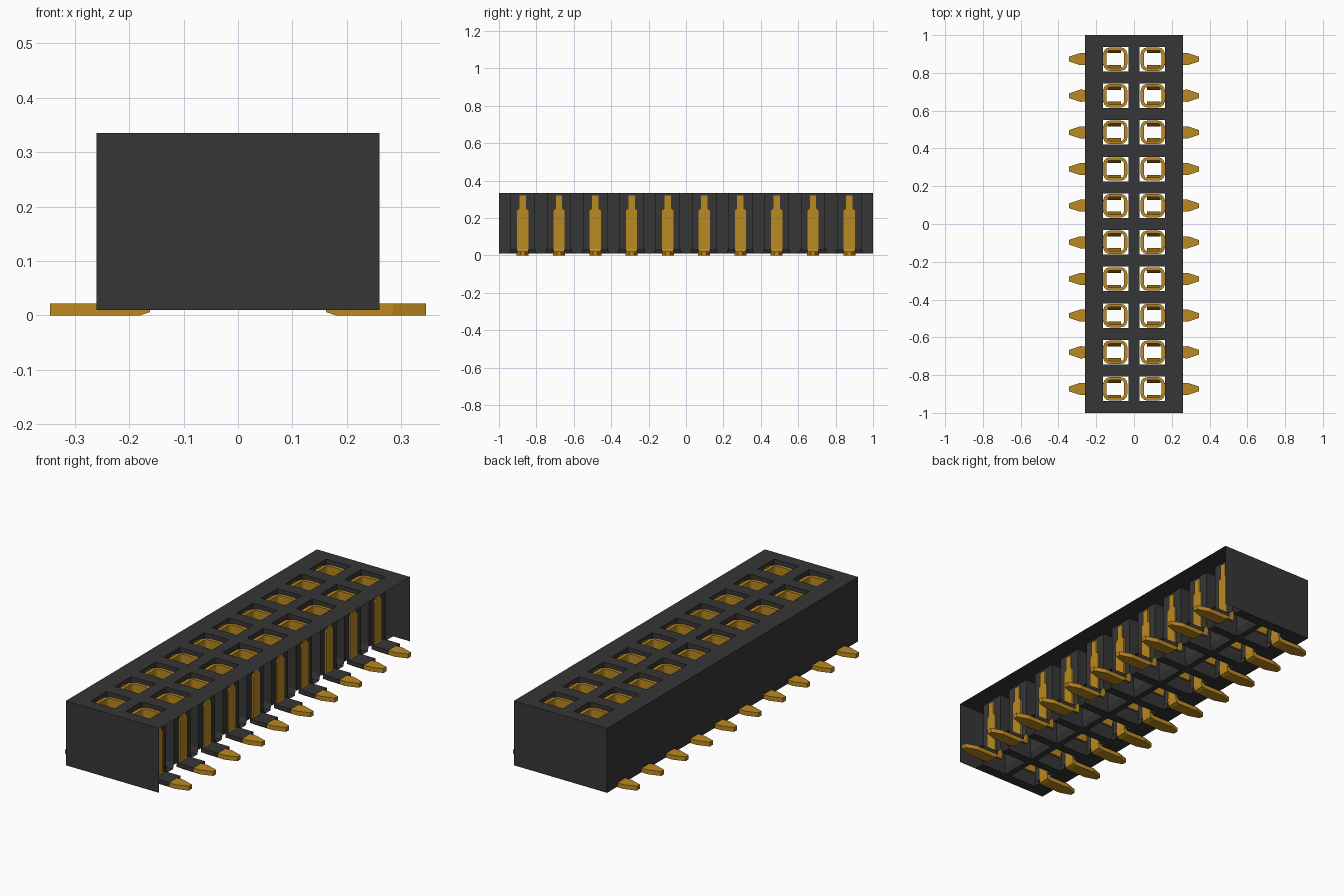
import bpy, bmesh, math

if "Cube" in bpy.data.objects:
    bpy.data.objects.remove(bpy.data.objects["Cube"])

ROWS, PITCH = 10, 0.194
CENTRES = [(i - (ROWS - 1) / 2) * PITCH for i in range(ROWS)]
W, L, Z0, TOP = 0.26, 1.0, 0.01, 0.335      # housing extents
IN, OUT, HALF = 0.03, 0.165, 0.065          # socket opening
FLARE, NOTCH, ROOF = 0.075, 0.045, 0.03     # underside lead-in and foot notch


def material(name, rgb):
    m = bpy.data.materials.new(name)
    m.use_nodes = True
    m.diffuse_color = (*rgb, 1)
    m.node_tree.nodes["Principled BSDF"].inputs["Base Color"].default_value = (*rgb, 1)
    return m


PLASTIC = material("black plastic", (0.037, 0.037, 0.037))
GOLD = material("gold metal", (0.5, 0.25, 0.015))


def finish(bm, name, mat, recalc=False):
    if recalc:
        bmesh.ops.recalc_face_normals(bm, faces=bm.faces)
    me = bpy.data.meshes.new(name)
    bm.to_mesh(me)
    bm.free()
    me.materials.append(mat)
    ob = bpy.data.objects.new(name, me)
    bpy.context.collection.objects.link(ob)
    return ob


def quad(bm, *pts):
    bm.faces.new([bm.verts.new(p) for p in pts])


def flat(bm, x0, x1, y0, y1, z, up):
    pts = [(x0, y0, z), (x1, y0, z), (x1, y1, z), (x0, y1, z)]
    quad(bm, *(pts if up else pts[::-1]))


def gaps(half):
    """Spans of y left between the sockets."""
    edges = [-L] + [c + s * half for c in CENTRES for s in (-1, 1)] + [L]
    return list(zip(edges[::2], edges[1::2]))


# Top panel with socket openings
bm = bmesh.new()
for x0, x1 in ((-W, -OUT), (-IN, IN), (OUT, W)):
    flat(bm, x0, x1, -L, L, TOP, True)
for y0, y1 in gaps(HALF):
    for x0, x1 in ((-OUT, -IN), (IN, OUT)):
        flat(bm, x0, x1, y0, y1, TOP, True)
finish(bm, "housing_top", PLASTIC)

# End panels
bm = bmesh.new()
for s in (-1, 1):
    quad(bm, *[(s * x, s * L, z) for x, z in ((W, Z0), (-W, Z0), (-W, TOP), (W, TOP))])
finish(bm, "housing_ends", PLASTIC)

# Closed right wall, notched along its lower edge for the feet
bm = bmesh.new()
quad(bm, (-W, L, ROOF), (-W, -L, ROOF), (-W, -L, TOP), (-W, L, TOP))
for y0, y1 in gaps(NOTCH):
    quad(bm, (-W, y1, Z0), (-W, y0, Z0), (-W, y0, ROOF), (-W, y1, ROOF))
finish(bm, "housing_right_wall", PLASTIC)

# Underside
bm = bmesh.new()
flat(bm, -IN / 2, IN / 2, -L, L, Z0, False)
for y0, y1 in gaps(FLARE):
    for x0, x1 in ((-OUT, -IN / 2), (IN / 2, OUT)):
        flat(bm, x0, x1, y0, y1, Z0, False)
for y0, y1 in gaps(NOTCH):
    flat(bm, -W, -OUT, y0, y1, Z0, False)
finish(bm, "housing_underside", PLASTIC)

# Socket walls with a flared lower mouth, and the notches over the feet
bm = bmesh.new()
for c in CENTRES:
    for s in (-1, 1):
        levels = [(TOP, IN, HALF), (0.04, IN, HALF), (Z0, IN / 2, FLARE)]
        for (za, ia, ha), (zb, ib, hb) in zip(levels, levels[1:]):
            for t in (-1, 1):
                quad(bm, (s * ia, c + t * ha, za), (s * OUT, c + t * ha, za),
                     (s * OUT, c + t * hb, zb), (s * ib, c + t * hb, zb))
            quad(bm, (s * ia, c - ha, za), (s * ia, c + ha, za),
                 (s * ib, c + hb, zb), (s * ib, c - hb, zb))
        quad(bm, (s * OUT, c - HALF, TOP), (s * OUT, c + HALF, TOP),
             (s * OUT, c + HALF, ROOF), (s * OUT, c - HALF, ROOF))
        flat(bm, *sorted((s * OUT, s * W)), c - NOTCH, c + NOTCH, ROOF, False)
        for t in (-1, 1):
            y = c + t * NOTCH
            quad(bm, (s * OUT, y, Z0), (s * W, y, Z0), (s * W, y, ROOF), (s * OUT, y, ROOF))
finish(bm, "socket_walls", PLASTIC)


def sweep(bm, sections):
    """Skin a chain of four-cornered sections and cap both ends."""
    rings = [[bm.verts.new(p) for p in sec] for sec in sections]
    for a, b in zip(rings, rings[1:]):
        for i in range(4):
            j = (i + 1) % 4
            bm.faces.new((a[i], a[j], b[j], b[i]))
    bm.faces.new(rings[0])
    bm.faces.new(rings[-1])


# Stem and foot: inner xz, outer xz, half width
STEM = [((0.16, 0.32), (0.172, 0.32), 0.017), ((0.16, 0.25), (0.172, 0.25), 0.017),
        ((0.16, 0.24), (0.172, 0.24), 0.03), ((0.157, 0.035), (0.172, 0.035), 0.03),
        ((0.162, 0.006), (0.176, 0.025), 0.03), ((0.18, 0), (0.18, 0.022), 0.03),
        ((0.285, 0), (0.285, 0.022), 0.032), ((0.345, 0), (0.345, 0.022), 0.012)]
# Spring blade: y, z of its centre line
BLADE = [(0.052, 0.29), (0.042, 0.16), (0.036, 0.11), (0.044, 0.06)]


def rounded(x0, x1, h, r):
    pts = []
    for k, (x, y) in enumerate(((x1 - r, h - r), (x0 + r, h - r), (x0 + r, r - h), (x1 - r, r - h))):
        for n in range(4):
            a = (k + n / 3) * math.pi / 2
            pts.append((x + r * math.cos(a), y + r * math.sin(a)))
    return pts


def collar(bm, s, c):
    loops = [[bm.verts.new((s * x, c + y, z)) for x, y in rounded(x0, x1, h, r)]
             for x0, x1, h, r, z in ((0.035, 0.163, 0.062, 0.035, 0.24),
                                     (0.035, 0.163, 0.062, 0.035, 0.315),
                                     (0.053, 0.145, 0.046, 0.018, 0.315),
                                     (0.053, 0.145, 0.046, 0.018, 0.24))]
    n = len(loops[0])
    for a, b in zip(loops, loops[1:] + loops[:1]):
        for i in range(n):
            j = (i + 1) % n
            bm.faces.new((a[i], a[j], b[j], b[i]))


# Contacts, one object per row
for s, side in ((1, "left"), (-1, "right")):
    stems, springs = bmesh.new(), bmesh.new()
    for c in CENTRES:
        sweep(stems, [[(s * a[0], c - w, a[1]), (s * a[0], c + w, a[1]),
                       (s * b[0], c + w, b[1]), (s * b[0], c - w, b[1])] for a, b, w in STEM])
        collar(springs, s, c)
        for t in (-1, 1):
            sweep(springs, [[(s * 0.07, c + t * (y - 0.005), z), (s * 0.14, c + t * (y - 0.005), z),
                             (s * 0.14, c + t * (y + 0.005), z), (s * 0.07, c + t * (y + 0.005), z)]
                            for y, z in BLADE])
    finish(stems, side + "_stems_and_feet", GOLD, True)
    finish(springs, side + "_contact_springs", GOLD, True)
